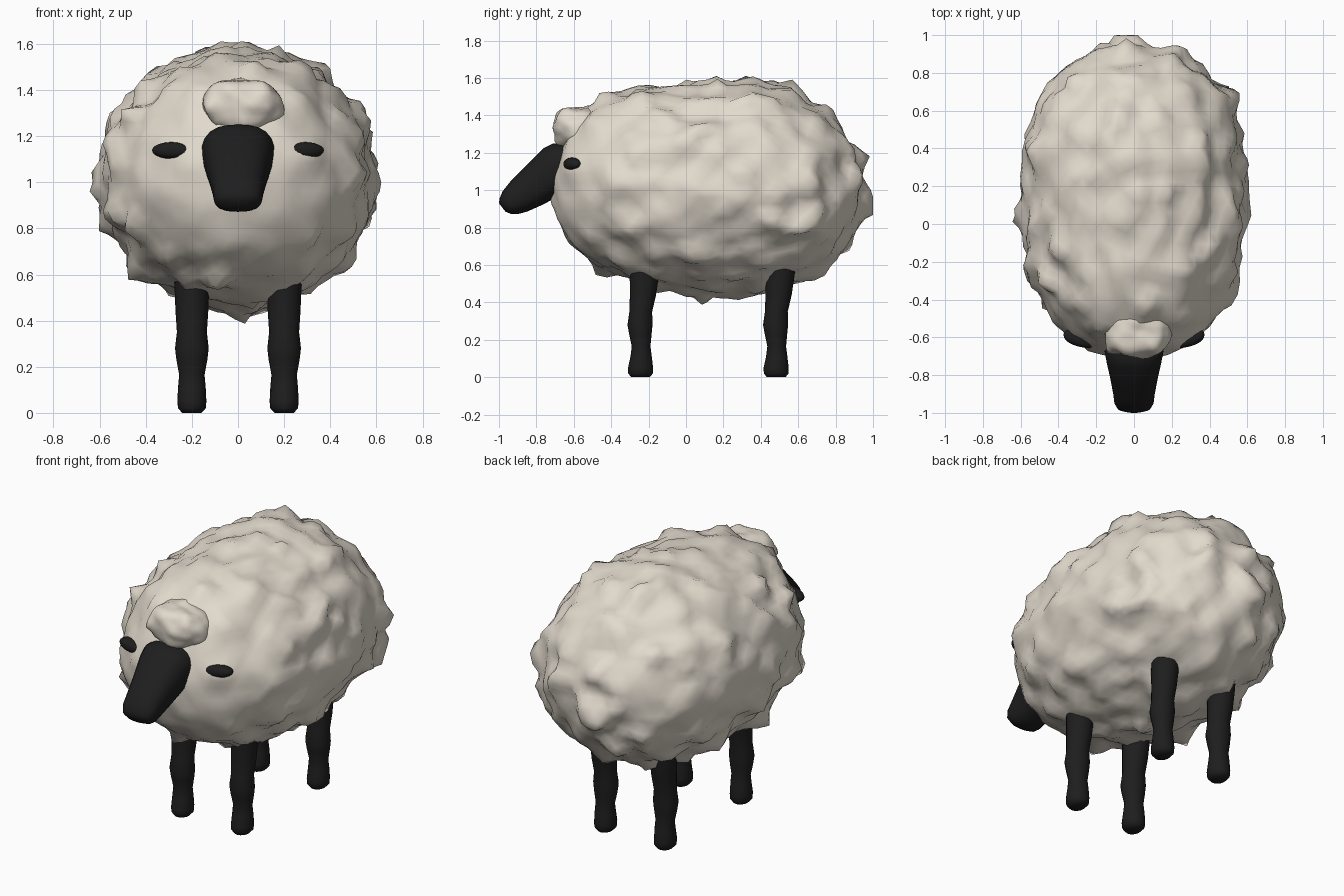
import bpy, bmesh, math
from mathutils import Vector, noise

if "Cube" in bpy.data.objects:
    bpy.data.objects.remove(bpy.data.objects["Cube"])


def material(name, rgb):
    m = bpy.data.materials.new(name)
    m.diffuse_color = (*rgb, 1)
    m.use_nodes = True
    m.node_tree.nodes["Principled BSDF"].inputs["Base Color"].default_value = m.diffuse_color
    return m


WOOL = material("cream wool", (0.76, 0.70, 0.61))
DARK = material("charcoal skin", (0.013, 0.013, 0.013))


def finish(bm, name, mat, angle=80):
    bmesh.ops.recalc_face_normals(bm, faces=bm.faces)
    me = bpy.data.meshes.new(name)
    bm.to_mesh(me)
    bm.free()
    ob = bpy.data.objects.new(name, me)
    bpy.context.collection.objects.link(ob)
    me.materials.append(mat)
    bpy.ops.object.select_all(action='DESELECT')
    ob.select_set(True)
    bpy.context.view_layer.objects.active = ob
    bpy.ops.object.shade_smooth_by_angle(angle=math.radians(angle))
    return ob


def loft(name, x, rings, power=2.0, n=20):
    """Tube through rings (y0, z0, y1, z1, half width) seen from the side."""
    bm = bmesh.new()
    loops = []
    for y0, z0, y1, z1, w in rings:
        a, b = Vector((x, y0, z0)), Vector((x, y1, z1))
        mid, half = (a + b) / 2, (a - b) / 2
        loop = []
        for i in range(n):
            t = 2 * math.pi * i / n
            c, s = math.cos(t), math.sin(t)
            k = (abs(c) ** power + abs(s) ** power) ** (-1 / power)
            loop.append(bm.verts.new(mid + half * s * k + Vector((w * c * k, 0, 0))))
        loops.append(loop)
    for p, q in zip(loops, loops[1:]):
        for i in range(n):
            bm.faces.new((p[i], p[(i + 1) % n], q[(i + 1) % n], q[i]))
    bm.faces.new(loops[0])
    bm.faces.new(loops[-1])
    return finish(bm, name, DARK)


def blob(name, centre, size, mat, power=2.0, front_power=None, bump=None,
         freq=6.0, sub=4, extra=None):
    """Rounded ellipsoid; bump(p) gives the height of the woolly lumps."""
    bm = bmesh.new()
    bmesh.ops.create_icosphere(bm, subdivisions=sub, radius=1)
    for v in bm.verts:
        d = v.co.normalized()
        r = math.hypot(d.x, d.z)
        e = front_power if front_power and d.y < 0 else power
        k = (r ** e + abs(d.y) ** e) ** (-1 / e)
        p = Vector([centre[i] + size[i] * d[i] * k for i in range(3)])
        if extra:
            p = extra(p)
        if bump:
            nrm = Vector([d[i] / size[i] for i in range(3)]).normalized()
            h = noise.noise(p * freq) + 0.5 * noise.noise(p * freq * 1.9)
            p += nrm * bump(p) * (h + 1.2 * max(0, h) ** 2)
            p.y = min(p.y, 1.0)
        v.co = p
    return finish(bm, name, mat)


def hill(value, middle, width):
    return math.exp(-((value - middle) / width) ** 2)


# Fleece: raised rump and shoulders, keeled belly, small tail tuft
def shape_fleece(p):
    if p.z > 1:
        up = (p.z - 1) / 0.58
        p.z += 0.04 * hill(p.y, 0.4, 0.18) * up
        p.z += 0.075 * hill(p.y, -0.48, 0.2) * up
    else:
        down = (1 - p.z) / 0.57
        p.z = 1 - (1 - p.z) * 0.95 - 0.035 * down * hill(p.x, 0, 0.17) * hill(p.y, 0.3, 0.35)
    if p.y > 0.5:
        p.y += 0.06 * hill(p.x, 0, 0.065) * hill(p.z, 0.96, 0.065)
    return p


# Calmer wool on the face, around the ears
def fleece_bump(p):
    return 0.016 + 0.026 * min(1, max(0, (p.y + 0.6) / 0.25))


blob("fleece_body", (0, 0.115, 1.0), (0.6, 0.83, 0.57), WOOL, 2.4, 2.2,
     fleece_bump, 6.7, 5, shape_fleece)

# Wool cap on the forehead
blob("forehead_wool", (0.012, -0.57, 1.335), (0.173, 0.135, 0.12), WOOL, 2.6,
     bump=lambda p: 0.018, freq=10)

# Head tapering to a rounded muzzle
loft("head", 0, [(-0.50, 1.24, -0.45, 1.05, 0.14), (-0.71, 1.25, -0.62, 1.00, 0.157),
                 (-0.76, 1.225, -0.68, 0.97, 0.147), (-0.86, 1.125, -0.76, 0.925, 0.126),
                 (-0.94, 1.045, -0.85, 0.885, 0.11), (-0.98, 0.995, -0.90, 0.872, 0.105),
                 (-0.997, 0.955, -0.935, 0.873, 0.09), (-1.0, 0.93, -0.965, 0.885, 0.05)],
     power=2.6, n=24)

# Ears, swept slightly back
for side, tag in ((-1, "left"), (1, "right")):
    def sweep(p):
        p.y += 0.25 * (abs(p.x) - 0.28)
        return p
    blob(tag + "_ear", (side * 0.29, -0.61, 1.138), (0.083, 0.042, 0.036), DARK,
         2.4, sub=3, extra=sweep)

# Legs: (height, y shift, half width, half depth)
LEG = [(0.68, 0.02, 0.08, 0.088), (0.54, 0.017, 0.075, 0.078), (0.44, 0.01, 0.071, 0.07),
       (0.35, -0.002, 0.065, 0.061), (0.28, -0.006, 0.073, 0.067), (0.23, -0.004, 0.067, 0.06),
       (0.165, 0.0, 0.055, 0.05), (0.11, 0.0, 0.06, 0.057), (0.05, -0.003, 0.063, 0.067),
       (0.02, -0.003, 0.06, 0.066), (0.0, -0.003, 0.042, 0.05)]
for y, end in ((-0.24, "front"), (0.485, "back")):
    for x, tag in ((-0.2, "left"), (0.2, "right")):
        loft(f"{end}_{tag}_leg", x,
             [(y + s - d, z, y + s + d, z, w) for z, s, w, d in LEG], n=16)
